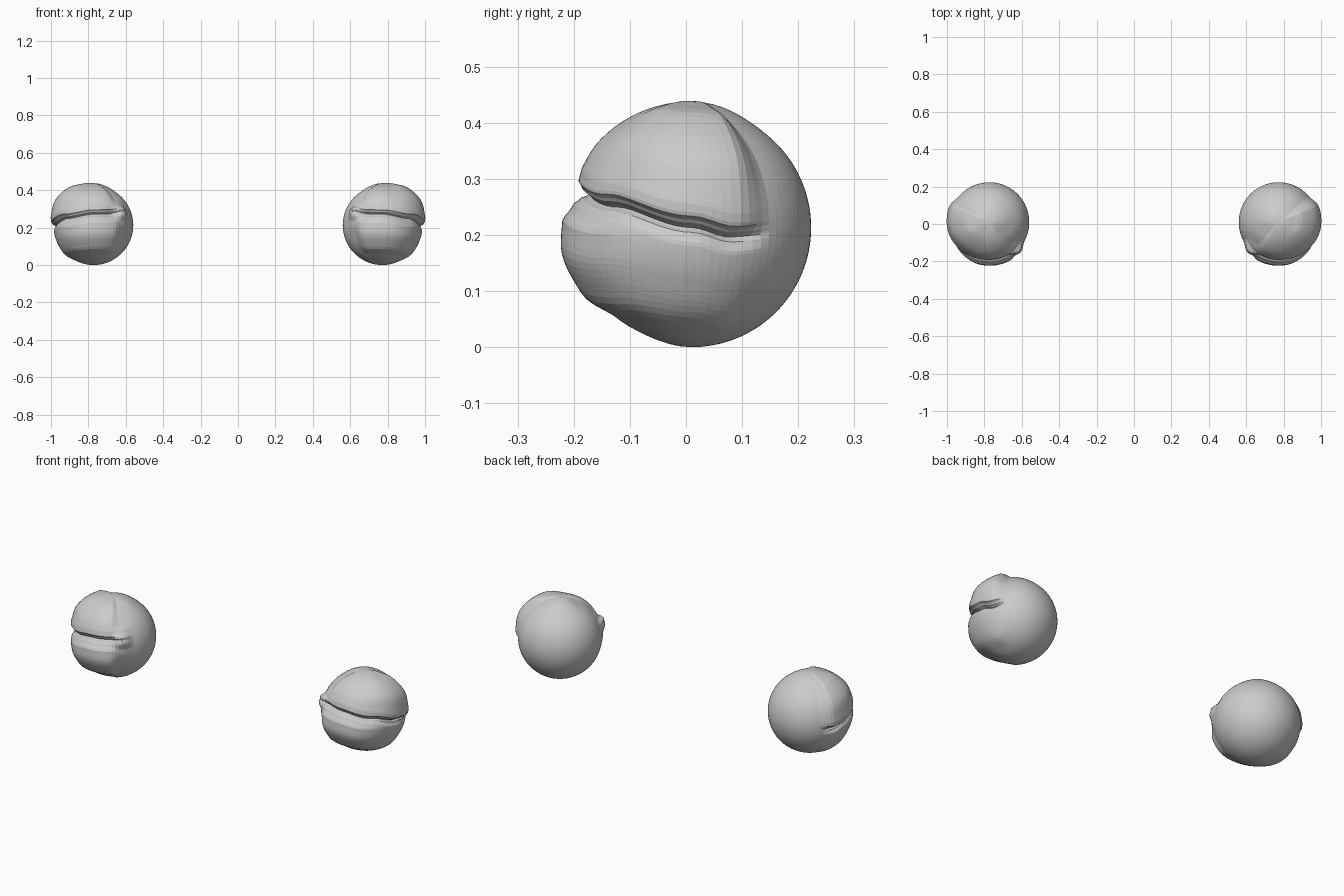
import bpy, bmesh
from math import radians, degrees, sin, cos, atan2, asin

if "Cube" in bpy.data.objects:
    bpy.data.objects.remove(bpy.data.objects["Cube"])

R = 0.213
CENTRE = (0.773, 0.01, R)


def lerp_table(table, x):
    """Smooth interpolation through sorted (x, value) pairs."""
    if x <= table[0][0]:
        return table[0][1]
    for (x0, y0), (x1, y1) in zip(table, table[1:]):
        if x <= x1:
            t = (x - x0) / (x1 - x0)
            return y0 + (y1 - y0) * t * t * (3 - 2 * t)
    return table[-1][1]


# Radius profiles: degrees above (+) or below (-) the lid slit, radius
BACK = [(-90, R), (50, R), (90, 0.225)]
CORNER = [(-90, R), (-28, R), (-12, 0.222), (-3, 0.241), (0, 0.238),
          (3, 0.243), (12, 0.222), (28, R), (60, 0.216), (90, 0.225)]
FRONT = [(-90, R), (-68, 0.208), (-57, 0.209), (-40, 0.229), (-24, 0.236),
         (-13, 0.231), (-6, 0.216), (-3, 0.206), (0, 0.192), (3, 0.210),
         (6, 0.219), (15, 0.223), (30, 0.226), (90, 0.225)]
SIDE = [(-90, R), (-65, 0.212), (-45, 0.219), (-25, 0.215), (-8, 0.214),
        (-3, 0.204), (0, 0.192), (3, 0.212), (6, 0.229), (12, 0.233),
        (35, 0.245), (55, 0.242), (75, 0.230), (90, 0.225)]
# Which profile applies around the eye (azimuth, 0 = outward, -90 = front)
KEYS = [(-155, BACK), (-135, CORNER), (-118, FRONT), (-75, FRONT),
        (-15, SIDE), (21, SIDE), (42, BACK), (205, BACK)]
# Height of the slit around the eye, in degrees
SLIT = [(-155, 18), (-136, 19), (-90, 18), (-45, 11), (0, 0),
        (20, -5), (60, 0), (170, 0), (205, 18)]


def radius(az, v):
    return lerp_table([(a, lerp_table(p, v)) for a, p in KEYS], az)


# Eye with closed lids: sphere whose rows are packed along the slit
bm = bmesh.new()
bmesh.ops.create_uvsphere(bm, u_segments=80, v_segments=60, radius=1)
for vert in bm.verts:
    x, y, z = vert.co
    az = degrees(atan2(y, x))
    if az < -155:
        az += 360
    v = degrees(asin(max(-1, min(1, z))))
    s = abs(v) / 90
    v = (90 if v > 0 else -90) * s * (0.35 + 0.65 * s)
    e = radians(v + lerp_table(SLIT, az) * (1 - abs(v) / 90))
    r = radius(az, v)
    a = radians(az)
    vert.co = (CENTRE[0] + r * cos(e) * cos(a),
               CENTRE[1] + r * cos(e) * sin(a),
               CENTRE[2] + r * sin(e))
mesh = bpy.data.meshes.new("lidded_eyes")
bm.to_mesh(mesh)
bm.free()
eyes = bpy.data.objects.new("lidded_eyes", mesh)
bpy.context.collection.objects.link(eyes)

# Second eye mirrored across the centre
mirror = eyes.modifiers.new("other_eye", 'MIRROR')
mirror.use_axis = (True, False, False)
mirror.use_mirror_merge = False
